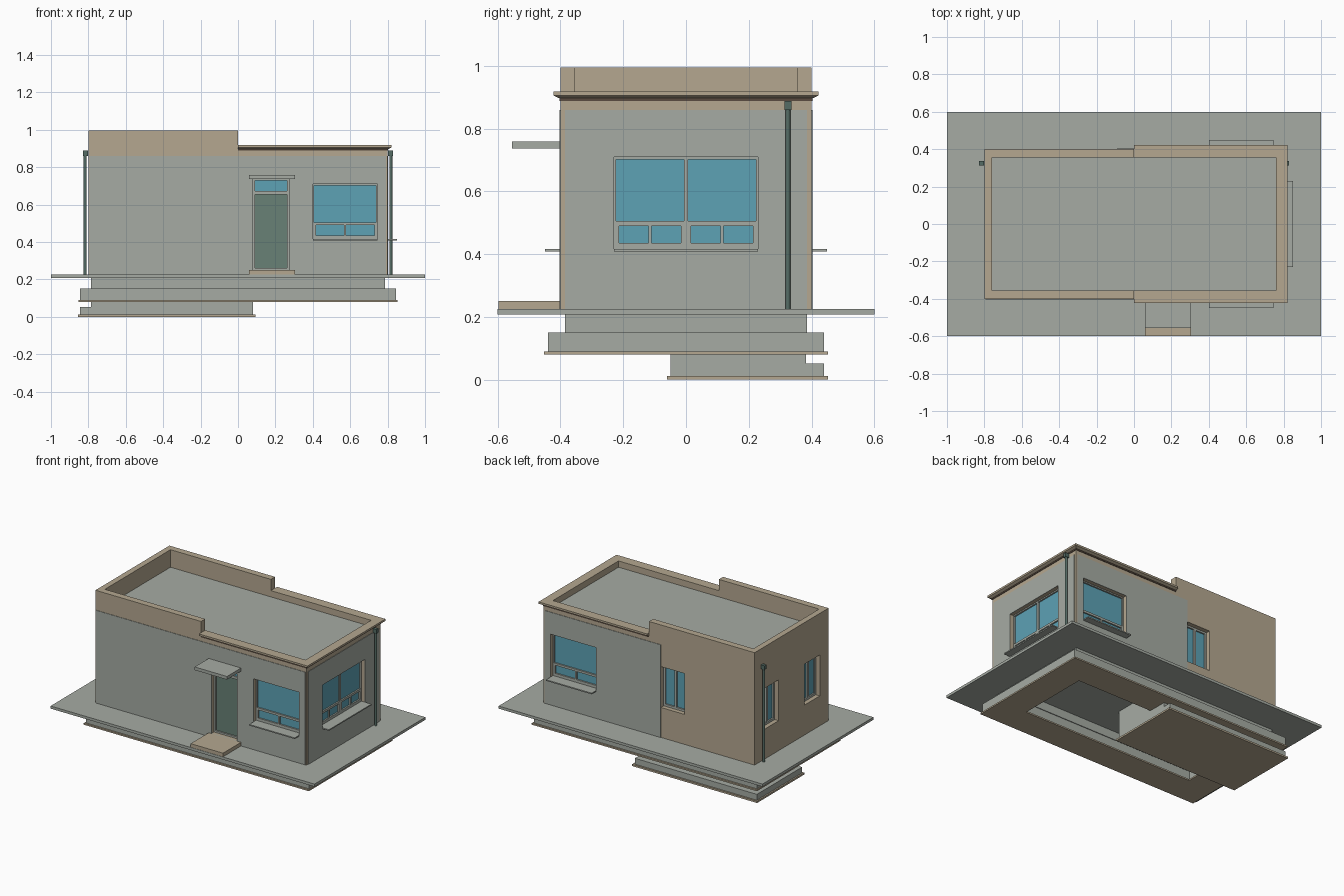
import bpy
import bmesh
from mathutils import Matrix, Vector

if "Cube" in bpy.data.objects:
    bpy.data.objects.remove(bpy.data.objects["Cube"])


def material(name, rgb):
    m = bpy.data.materials.new(name)
    m.use_nodes = True
    m.diffuse_color = (*rgb, 1)
    m.node_tree.nodes["Principled BSDF"].inputs["Base Color"].default_value = (*rgb, 1)
    return m


GREY = material("grey plaster", (.38, .41, .37))
TAN = material("tan stone", (.46, .39, .28))
GLASS = material("blue glass", (.11, .36, .46))
GREEN = material("green door", (.14, .22, .18))
PIPE = material("dark green metal", (.09, .15, .13))
BROWN = material("dark brown trim", (.10, .07, .05))


def finish(name, bm, mat):
    bmesh.ops.recalc_face_normals(bm, faces=bm.faces)
    mesh = bpy.data.meshes.new(name)
    bm.to_mesh(mesh)
    bm.free()
    if mat:
        mesh.materials.append(mat)
    ob = bpy.data.objects.new(name, mesh)
    bpy.context.scene.collection.objects.link(ob)
    return ob


def boxes(name, spans, mat):
    """One object from boxes given as (x0, x1, y0, y1, z0, z1)."""
    bm = bmesh.new()
    for x0, x1, y0, y1, z0, z1 in spans:
        centre = Vector((x0 + x1, y0 + y1, z0 + z1)) / 2
        size = Matrix.Diagonal((abs(x1 - x0), abs(y1 - y0), z1 - z0, 1))
        bmesh.ops.create_cube(bm, size=1, matrix=Matrix.Translation(centre) @ size)
    return finish(name, bm, mat)


def ring(x, y, w, z0, z1):
    """Four boxes around a rectangle of half sizes x and y."""
    return [(-x, x, -y, w - y, z0, z1), (-x, x, y - w, y, z0, z1),
            (-x, w - x, w - y, y - w, z0, z1), (x - w, x, w - y, y - w, z0, z1)]


def on(side, u0, u1, z0, z1, d0, d1):
    """Box on a wall: u along it, d outward from its surface."""
    if side in ("front", "back"):
        s = -1 if side == "front" else 1
        return (u0, u1, s * (.4 + d0), s * (.4 + d1), z0, z1)
    s = -1 if side == "left" else 1
    return (s * (.8 + d0), s * (.8 + d1), u0, u1, z0, z1)


# Openings: side, u range, z range
LARGE = [("front", .4, .745), ("back", .4, .745), ("right", -.23, .23)]
SMALL = [("back", -.27, -.09), ("left", .14, .305), ("left", -.305, -.14)]
holes = [on(*w, .41, .71, -.05, .05) for w in LARGE]
holes += [on(*w, .43, .71, -.05, .05) for w in SMALL]
holes.append(on("front", .08, .275, .25, .74, -.05, .05))
cutter = boxes("opening_cutter", holes, None)
cutter.hide_render = True
cutter.display_type = "WIRE"
cutter.hide_set(True)


def cut(ob):
    mod = ob.modifiers.new("openings", "BOOLEAN")
    mod.object = cutter
    mod.solver = "EXACT"


# Walls and plaster panels
cut(boxes("walls", [(-.8, .8, -.4, .4, .225, .86)], TAN))
panels = {"front": (-.795, .79), "right": (-.385, .385), "back": (-.09, .79)}
for side, (u0, u1) in panels.items():
    cut(boxes(side + "_plaster", [on(side, u0, u1, .225, .86, -.002, .003)], GREY))

# Roof and stepped parapet
boxes("roof", [(-.76, .76, -.355, .355, .86, .875)], GREY)
boxes("high_parapet", [(-.8, -.76, -.4, .4, .86, .995),
                       (-.76, 0, -.4, -.355, .86, .995),
                       (-.76, 0, .355, .4, .86, .995)], TAN)
boxes("low_parapet", [(.76, .8, -.4, .4, .86, .9),
                      (0, .76, -.4, -.355, .86, .9),
                      (0, .76, .355, .4, .86, .9)], TAN)
boxes("shadow_trim", [on("front", 0, .803, .888, .898, 0, .003),
                      on("back", 0, .803, .888, .898, 0, .003),
                      on("right", -.4, .4, .888, .898, 0, .003)], BROWN)

# Cornice lofted with a bevelled underside
bm = bmesh.new()
loops = []
for z, o in ((.897, .005), (.905, .022), (.918, .022)):
    outline = [(0, -.4 - o), (.8 + o, -.4 - o), (.8 + o, .4 + o), (0, .4 + o),
               (0, .355), (.76, .355), (.76, -.355), (0, -.355)]
    loops.append([bm.verts.new((x, y, z)) for x, y in outline])
for low, high in zip(loops, loops[1:]):
    for i in range(len(low)):
        j = (i + 1) % len(low)
        bm.faces.new((low[i], low[j], high[j], high[i]))
bm.faces.new(loops[0])
bm.faces.new(loops[-1])
finish("cornice", bm, TAN)


# Windows with a wide light above two small ones
def window_unit(side, u0, u1, label):
    def bar(a, b, z0, z1):
        return on(side, a, b, z0, z1, -.05, -.025)
    mid = (u0 + u1) / 2
    boxes(label + "_glass", [on(side, u0, u1, .415, .705, -.048, -.035)], GLASS)
    boxes(label + "_frame", [
        bar(u0, u0 + .007, .41, .71), bar(u1 - .007, u1, .41, .71),
        bar(u0, u1, .702, .71), bar(u0, u1, .41, .435), bar(u0, u1, .49, .505),
        bar(u0 + .007, u0 + .016, .435, .49), bar(u1 - .016, u1 - .007, .435, .49),
        bar(mid - .005, mid + .005, .435, .49)], GREY)


for side, u0, u1 in LARGE:
    if side == "right":
        window_unit(side, u0, 0, "right_window_a")
        window_unit(side, 0, u1, "right_window_b")
    else:
        window_unit(side, u0, u1, side + "_window")
    boxes(side + "_sill", [on(side, u0, u1, .408, .416, -.05, .05)], GREY)

# Small double windows
for n, (side, u0, u1) in enumerate(SMALL):
    label = f"small_window_{n + 1}"
    mid = (u0 + u1) / 2
    boxes(label + "_glass", [on(side, u0, u1, .435, .705, -.048, -.04)], GLASS)
    bars = [(u0, u0 + .012, .43, .71), (u1 - .012, u1, .43, .71),
            (mid - .008, mid + .008, .43, .71),
            (u0, u1, .43, .445), (u0, u1, .698, .71)]
    boxes(label + "_frame", [on(side, *b, -.05, -.03) for b in bars], GREY)

# Door, transom light, canopy and step
boxes("door_leaf", [on("front", .09, .267, .255, .655, -.05, -.035)], GREEN)
boxes("transom_glass", [on("front", .09, .267, .67, .73, -.05, -.035)], GLASS)
bars = [(.08, .092, .25, .74), (.263, .275, .25, .74), (.08, .275, .655, .672),
        (.08, .275, .728, .74), (.08, .275, .25, .262)]
boxes("door_frame", [on("front", *b, -.05, -.025) for b in bars], GREY)
boxes("canopy", [on("front", .06, .305, .737, .759, -.01, .155)], GREY)
boxes("door_step", [on("front", .06, .305, .225, .25, -.01, .198)], TAN)

# Drainpipes with box heads
for side, s in (("left", -1), ("right", 1)):
    bm = bmesh.new()
    bmesh.ops.create_cone(bm, cap_ends=True, segments=12, radius1=.008, radius2=.008,
                          depth=.64, matrix=Matrix.Translation((s * .817, .325, .545)))
    finish(side + "_drainpipe", bm, PIPE)
    boxes(side + "_pipe_head", [on(side, .314, .336, .86, .888, .003, .03)], PIPE)

# Paving slab and stepped strip footing
boxes("paving", [(-1, 1, -.6, .6, .207, .225)], GREY)
boxes("upper_footing", ring(.785, .385, .13, .15, .207), GREY)
boxes("lower_footing", ring(.845, .44, .18, .09, .15), GREY)
boxes("footing_base", ring(.853, .452, .2, .08, .09), TAN)

# Deeper footing at the back corner
boxes("cellar_wall", [(-.785, .08, -.05, .383, .05, .207)], GREY)
boxes("cellar_footing", [(-.845, .08, -.05, .44, .012, .052)], GREY)
boxes("cellar_base", [(-.855, .093, -.06, .452, 0, .012)], TAN)
